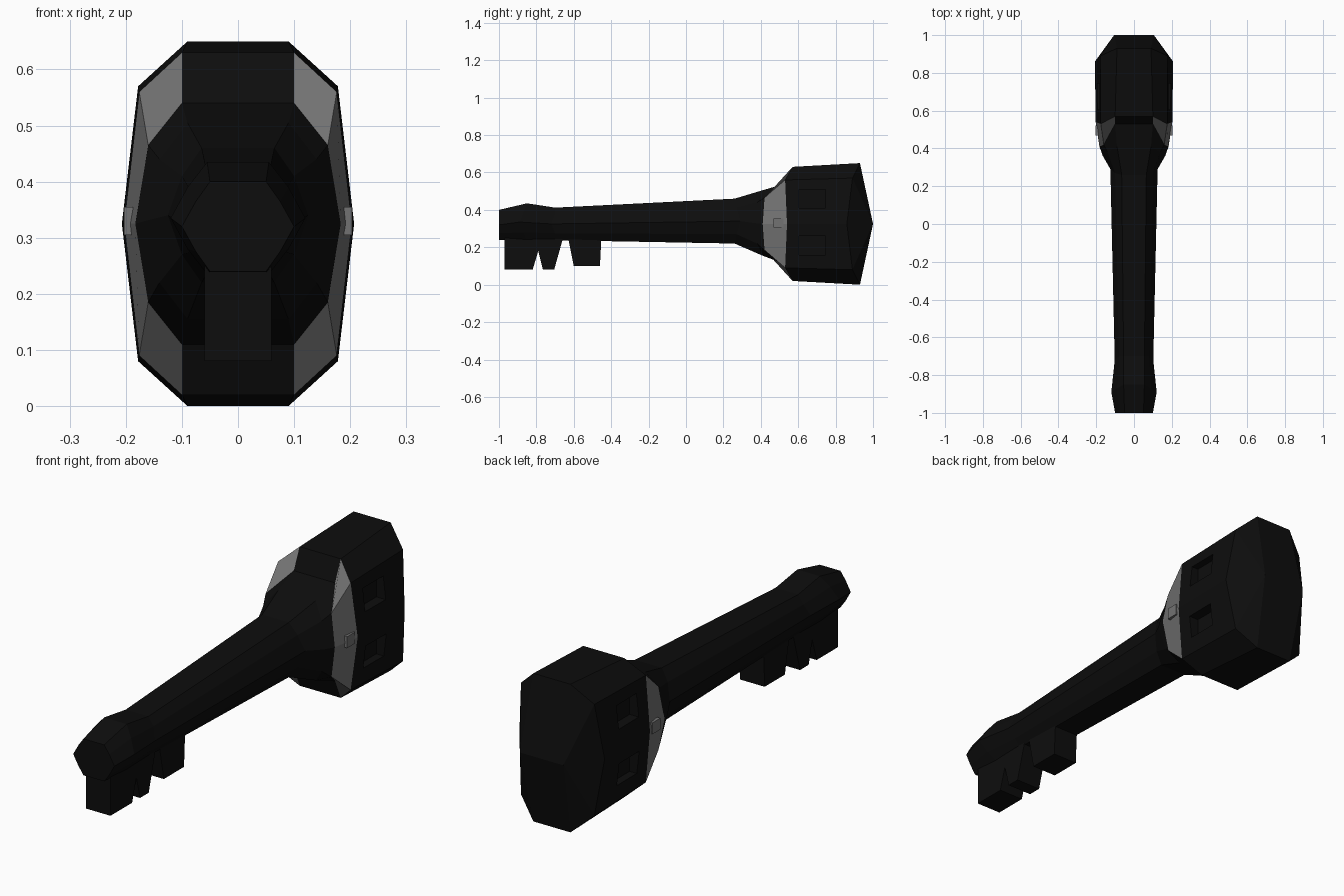
import bpy, bmesh
from mathutils import Vector

cube = bpy.data.objects.get("Cube")
if cube:
    bpy.data.objects.remove(cube, do_unlink=True)


def material(name, value):
    m = bpy.data.materials.new(name)
    m.use_nodes = True
    colour = (value, value, value, 1)
    m.diffuse_color = colour
    m.node_tree.nodes["Principled BSDF"].inputs["Base Color"].default_value = colour
    return m


black = material("matte_black", 0.004)
grey = material("metal_grey", 0.17)


def finish(bm, name, mats):
    bmesh.ops.remove_doubles(bm, verts=bm.verts, dist=0.0005)
    bmesh.ops.recalc_face_normals(bm, faces=bm.faces)
    mesh = bpy.data.meshes.new(name)
    bm.to_mesh(mesh)
    bm.free()
    ob = bpy.data.objects.new(name, mesh)
    bpy.context.collection.objects.link(ob)
    for m in mats:
        mesh.materials.append(m)
    return ob


def ring(bm, cz, top, shoulder, middle):
    """Ten-sided mirrored section; each argument is (x, height, y)."""
    half = [(top, 1), (shoulder, 1), (middle, 0), (shoulder, -1), (top, -1)]
    right = [(p[0], p[2], cz + s * p[1]) for p, s in half]
    left = [(-x, y, z) for x, y, z in reversed(right)]
    return [bm.verts.new(p) for p in right + left]


def loft(name, sections, grey_band=None, cap_first=False, cap_last=False):
    bm = bmesh.new()
    rings = [ring(bm, *s) for s in sections]
    for i, (a, b) in enumerate(zip(rings, rings[1:])):
        for j in range(10):
            k = (j + 1) % 10
            f = bm.faces.new((a[j], a[k], b[k], b[j]))
            # the metal band skips the flat top and bottom strips
            f.material_index = int(i == grey_band and j not in (4, 9))
    if cap_first:
        bm.faces.new(rings[0])
    if cap_last:
        bm.faces.new(rings[-1])
    return finish(bm, name, [black, grey])


# Head: ridge at the back, rim, front edge, metal band, collar
ridge = (0.105, 0, 1.0)
head = loft("head", [
    (0.325, ridge, ridge, ridge),
    (0.325, (0.09, 0.325, 0.93), (0.178, 0.245, 0.89), (0.207, 0, 0.86)),
    (0.325, (0.10, 0.305, 0.57), (0.176, 0.235, 0.53), (0.203, 0, 0.54)),
    (0.325, (0.10, 0.215, 0.53), (0.16, 0.14, 0.42), (0.183, 0, 0.41)),
    (0.33, (0.09, 0.175, 0.41), (0.14, 0.11, 0.38), (0.165, 0, 0.36)),
    (0.34, (0.065, 0.12, 0.26), (0.10, 0.07, 0.27), (0.125, 0, 0.29)),
], grey_band=2, cap_last=True)

# Shaft with a swollen tip
loft("shaft", [
    (0.34, (0.065, 0.12, 0.26), (0.10, 0.07, 0.27), (0.125, 0, 0.29)),
    (0.325, (0.055, 0.087, -0.70), (0.08, 0.05, -0.70), (0.102, 0, -0.72)),
    (0.335, (0.055, 0.10, -0.85), (0.09, 0.055, -0.87), (0.12, 0, -0.89)),
    (0.32, (0.05, 0.08, -1.0), (0.075, 0.045, -1.0), (0.10, 0, -1.0)),
], cap_first=True, cap_last=True)


def prism(name, outline, width, mat):
    """Extrude a side outline of (y, z) points across x."""
    bm = bmesh.new()
    face = bm.faces.new([bm.verts.new((-width, y, z)) for y, z in outline])
    out = bmesh.ops.extrude_face_region(bm, geom=[face])["geom"]
    verts = [v for v in out if isinstance(v, bmesh.types.BMVert)]
    bmesh.ops.translate(bm, verts=verts, vec=(2 * width, 0, 0))
    return finish(bm, name, [mat])


# Teeth under the tip
prism("front_teeth", [(-0.97, 0.30), (-0.97, 0.08), (-0.82, 0.08), (-0.79, 0.18),
                      (-0.765, 0.08), (-0.705, 0.08), (-0.66, 0.24), (-0.65, 0.30)],
      0.06, black)
prism("rear_tooth", [(-0.64, 0.30), (-0.60, 0.10), (-0.46, 0.10), (-0.45, 0.30)],
      0.06, black)


def block(name, centre, size, mat):
    bm = bmesh.new()
    bmesh.ops.create_cube(bm, size=1)
    for v in bm.verts:
        v.co = Vector([c + s * q for c, s, q in zip(centre, size, v.co)])
    return finish(bm, name, [mat])


for side, word in ((1, "left"), (-1, "right")):
    # Recessed pockets in the head sides
    for z in (0.46, 0.21):
        cutter = block("pocket_cutter", (side * 0.20, 0.675, z), (0.10, 0.14, 0.10), black)
        mod = head.modifiers.new("pocket", "BOOLEAN")
        mod.operation = "DIFFERENCE"
        mod.solver = "EXACT"
        mod.object = cutter
        bpy.context.view_layer.objects.active = head
        bpy.ops.object.modifier_apply(modifier=mod.name)
        bpy.data.objects.remove(cutter, do_unlink=True)
    # Small metal catch on the band
    block(word + "_catch", (side * 0.19, 0.495, 0.33), (0.026, 0.055, 0.05), grey)
